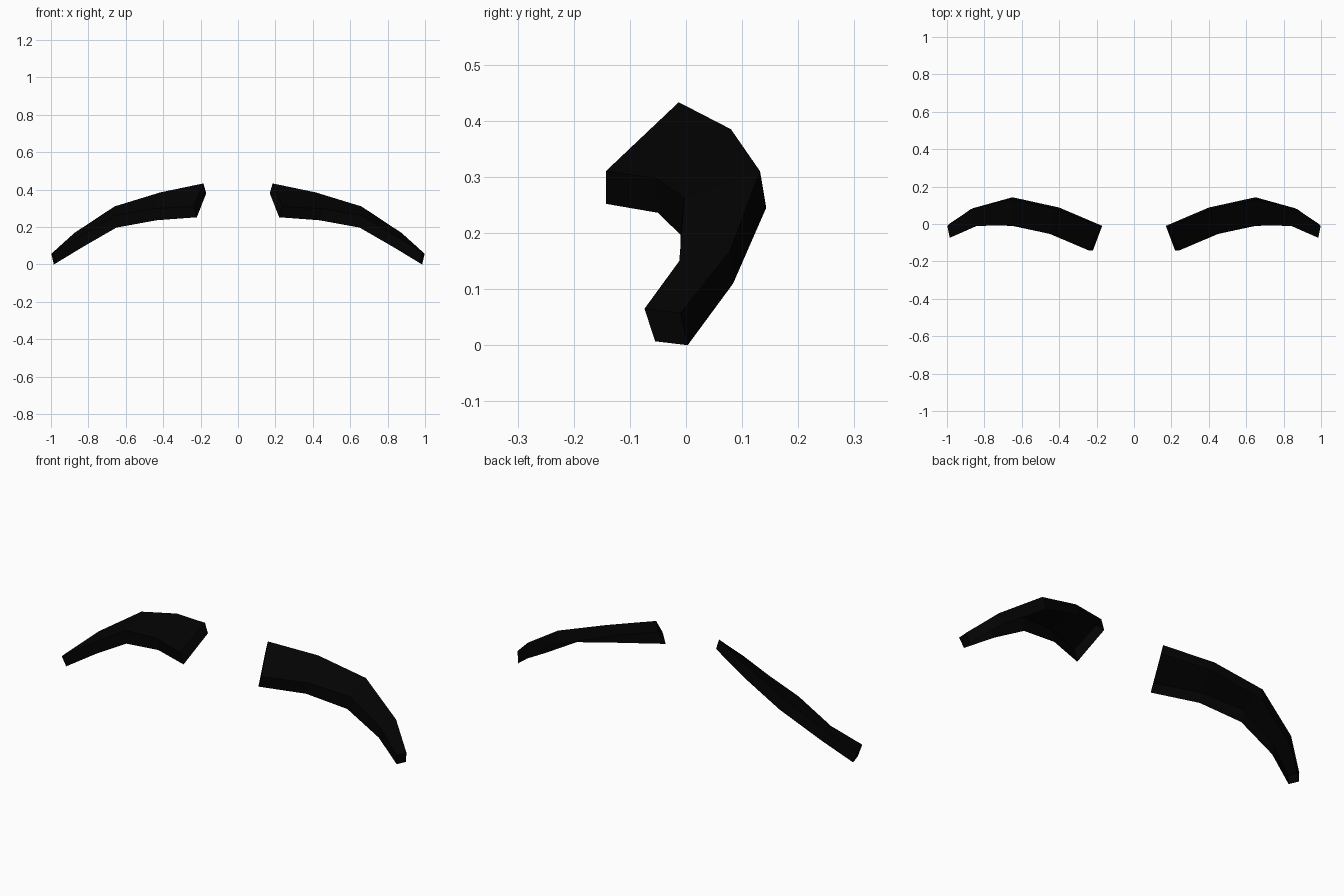
import bpy
import bmesh

default_cube = bpy.data.objects.get("Cube")
if default_cube:
    bpy.data.objects.remove(default_cube, do_unlink=True)

# Near-black hair colour
black = bpy.data.materials.new("soft_black")
black.use_nodes = True
colour = (0.0008, 0.0008, 0.0008, 1)
black.diffuse_color = colour
black.node_tree.nodes["Principled BSDF"].inputs["Base Color"].default_value = colour

# Four-point cross-sections from the inner end to the outer tip:
# back bottom, back top, front top, front bottom
sections = [
    [(.17, -.01, .38), (.185, -.013, .433), (.238, -.143, .31), (.22, -.143, .252)],
    [(.4, .088, .33), (.415, .08, .385), (.45, -.053, .298), (.435, -.05, .236)],
    [(.65, .143, .245), (.66, .132, .31), (.66, -.003, .262), (.65, -.01, .197)],
    [(.862, .084, .11), (.875, .078, .168), (.845, -.012, .15), (.832, -.006, .092)],
    [(.985, .003, 0), (.998, -.01, .057), (.985, -.074, .065), (.972, -.055, .007)],
]


def build_brow(name, side):
    """Loft one eyebrow shell, open underneath where it rests on the face."""
    bm = bmesh.new()
    rings = [[bm.verts.new((side * x, y, z)) for x, y, z in section]
             for section in sections]

    # Back rim, broad top and front rim between neighbouring sections
    for ring, following in zip(rings, rings[1:]):
        for i in range(len(ring) - 1):
            bm.faces.new((ring[i], ring[i + 1], following[i + 1], following[i]))

    # End caps
    bm.faces.new(rings[0])
    bm.faces.new(rings[-1])
    bmesh.ops.recalc_face_normals(bm, faces=bm.faces[:])

    mesh = bpy.data.meshes.new(name)
    bm.to_mesh(mesh)
    bm.free()
    mesh.materials.append(black)
    brow = bpy.data.objects.new(name, mesh)
    bpy.context.collection.objects.link(brow)
    return brow


# Mirrored pair
for name, side in (("left_eyebrow", 1), ("right_eyebrow", -1)):
    build_brow(name, side)
